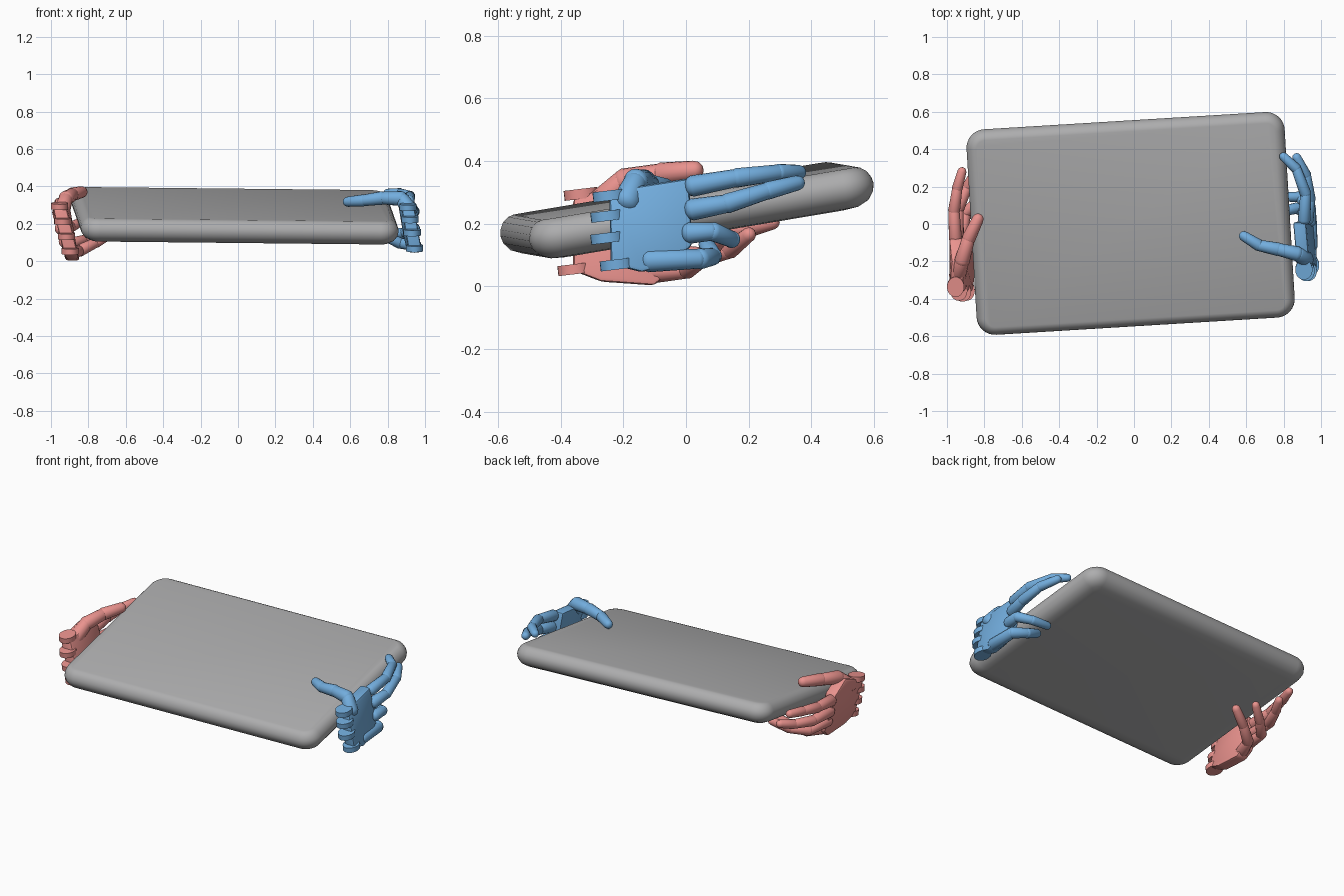
import bpy, bmesh, math
from mathutils import Vector, Matrix

if "Cube" in bpy.data.objects:
    bpy.data.objects.remove(bpy.data.objects["Cube"])


def material(name, color):
    m = bpy.data.materials.new(name)
    m.diffuse_color = color
    m.use_nodes = True
    m.node_tree.nodes["Principled BSDF"].inputs["Base Color"].default_value = m.diffuse_color
    return m


def finish(bm, name, mat=None, angle=35):
    bmesh.ops.recalc_face_normals(bm, faces=bm.faces)
    me = bpy.data.meshes.new(name)
    bm.to_mesh(me)
    bm.free()
    ob = bpy.data.objects.new(name, me)
    bpy.context.collection.objects.link(ob)
    if mat:
        me.materials.append(mat)
    bpy.ops.object.select_all(action='DESELECT')
    ob.select_set(True)
    bpy.context.view_layer.objects.active = ob
    bpy.ops.object.shade_smooth_by_angle(angle=math.radians(angle))
    return ob


def bridge_rings(bm, rings):
    n = len(rings[0])
    for a, b in zip(rings, rings[1:]):
        for i in range(n):
            bm.faces.new((a[i], a[(i + 1) % n], b[(i + 1) % n], b[i]))
    bm.faces.new(rings[0][::-1])
    bm.faces.new(rings[-1])


# Slab: rounded rectangle stacked in inset rings for a soft rim
def slab():
    bm = bmesh.new()
    levels = [(.10, -.07), (.06, -.066), (.025, -.05), (.006, -.025), (0, 0),
              (.004, .02), (.016, .042), (.035, .056), (.05, .06)]
    rings = []
    for inset, z in levels:
        hw, hd, r = .852 - inset, .558 - inset, max(.1 - inset, .03)
        ring = []
        for k in range(4):
            sx, sy = (1, -1, -1, 1)[k], (1, 1, -1, -1)[k]
            for j in range(9):
                a = math.pi / 2 * (k + j / 8)
                ring.append(bm.verts.new((sx * (hw - r) + r * math.cos(a),
                                          sy * (hd - r) + r * math.sin(a), z)))
        rings.append(ring)
    bridge_rings(bm, rings)
    mat = (Matrix.Translation((-.018, .003, .245)) @ Matrix.Rotation(math.radians(.6), 4, 'Y')
           @ Matrix.Rotation(math.radians(3.5), 4, 'Z') @ Matrix.Rotation(math.radians(9.5), 4, 'X'))
    bm.transform(mat)
    finish(bm, "tablet_slab", material("dark_grey", (.42, .42, .425, 1)))


# One finger bone: tapered tube with domed ends (cap sets how round)
def bone(bm, p0, p1, r0, r1, cap0, cap1, sides=16):
    p0, p1 = Vector(p0), Vector(p1)
    axis = p1 - p0
    length = axis.length
    q = axis.to_track_quat('Z', 'Y')
    prof = [(r0 * math.sin(a), -cap0 * r0 * math.cos(a)) for a in (.25, .6, 1.0, 1.57)]
    prof += [(r1 * math.sin(a), length + cap1 * r1 * math.cos(a)) for a in (1.57, 1.0, .6, .25)]
    rings = []
    for r, z in prof:
        rings.append([bm.verts.new(p0 + q @ Vector((r * math.cos(t), r * math.sin(t), z)))
                      for t in (2 * math.pi * i / sides for i in range(sides))])
    bridge_rings(bm, rings)


def finger(name, pts, radius, mat):
    bm = bmesh.new()
    last = len(pts) - 2
    for i, (a, b) in enumerate(zip(pts, pts[1:])):
        r = radius * (1 - .09 * i)
        bone(bm, a, b, r, r * .84, .7, 1 if i == last else .6)
    finish(bm, name, mat)


# Palm: outline in the y-z plane given thickness along x, leaning with the grip
def palm(name, outline, outer_x, thick, mat):
    bm = bmesh.new()
    rings = [[bm.verts.new((outer_x(y, z) + d, y, z)) for y, z in outline] for d in (0, thick)]
    bridge_rings(bm, rings)
    bmesh.ops.bevel(bm, geom=bm.edges[:], offset=.014, segments=2, affect='EDGES', profile=.5)
    finish(bm, name, mat)


# Wrist lugs: stack of rounded discs at the open end of the palm
def lugs(name, spots, outer_x, thick, mat):
    bm = bmesh.new()
    r = .054
    for y, z in spots:
        m = Matrix.Translation((outer_x(y, z) + thick / 2, y, z)) @ Matrix.Rotation(.12, 4, 'X')
        bmesh.ops.create_cone(bm, cap_ends=True, segments=24, radius1=r, radius2=r,
                              depth=.032, matrix=m @ Matrix.Diagonal((.85, 1, 1, 1)))
    finish(bm, name, mat)


def hand(side, mat, outline, outer_x, thick, lug_spots, fingers):
    palm(side + "_palm", outline, outer_x, thick, mat)
    lugs(side + "_wrist_lugs", lug_spots, outer_x, thick, mat)
    for part, (radius, pts) in fingers.items():
        finger(f"{side}_{part}", pts, radius, mat)


slab()

# Right hand
hand("right_hand", material("blue", (.17, .42, .73, 1)),
     [(-.245, .305), (.01, .345), (.02, .13), (-.05, .07), (-.14, .045), (-.24, .07)],
     lambda y, z: .987 - .17 * (z - .05) - .06 * (y + .29), -.07,
     [(-.243, .29), (-.25, .225), (-.25, .155), (-.22, .07)],
     {"thumb": (.044, [(.92, -.19, .27), (.875, -.16, .335), (.77, -.135, .338),
                       (.67, -.115, .325), (.588, -.065, .318)]),
      "index_finger": (.034, [(.91, .02, .32), (.918, .16, .346), (.868, .295, .363), (.80, .36, .364)]),
      "middle_finger": (.035, [(.925, .02, .245), (.94, .13, .264), (.92, .26, .305), (.87, .355, .33)]),
      "ring_finger": (.034, [(.94, .01, .17), (.945, .085, .175), (.88, .145, .15), (.77, .145, .155)]),
      "little_finger": (.037, [(.945, -.12, .082), (.945, .045, .088), (.87, .085, .095), (.78, .065, .135)])})

# Left hand
hand("left_hand", material("red", (.82, .29, .27, 1)),
     [(-.36, .28), (-.2, .34), (-.08, .285), (-.05, .05), (-.1, .003), (-.27, .015), (-.36, .05)],
     lambda y, z: -.993 + .25 * max(.29 - z, 0) + .35 * max(z - .29, 0), .075,
     [(-.335, .295), (-.355, .215), (-.36, .135), (-.355, .055)],
     {"thumb": (.045, [(-.945, -.28, .26), (-.92, -.2, .335), (-.885, -.08, .358), (-.835, .025, .37)]),
      "index_finger": (.035, [(-.955, -.08, .245), (-.962, .07, .26), (-.945, .19, .278), (-.92, .28, .288)]),
      "middle_finger": (.035, [(-.945, -.08, .175), (-.94, .08, .175), (-.89, .2, .185), (-.85, .275, .205)]),
      "ring_finger": (.034, [(-.925, -.09, .105), (-.9, .06, .095), (-.82, .14, .115), (-.74, .2, .165)]),
      "little_finger": (.036, [(-.895, -.12, .044), (-.85, .0, .055), (-.76, .065, .1), (-.67, .11, .155)])})
